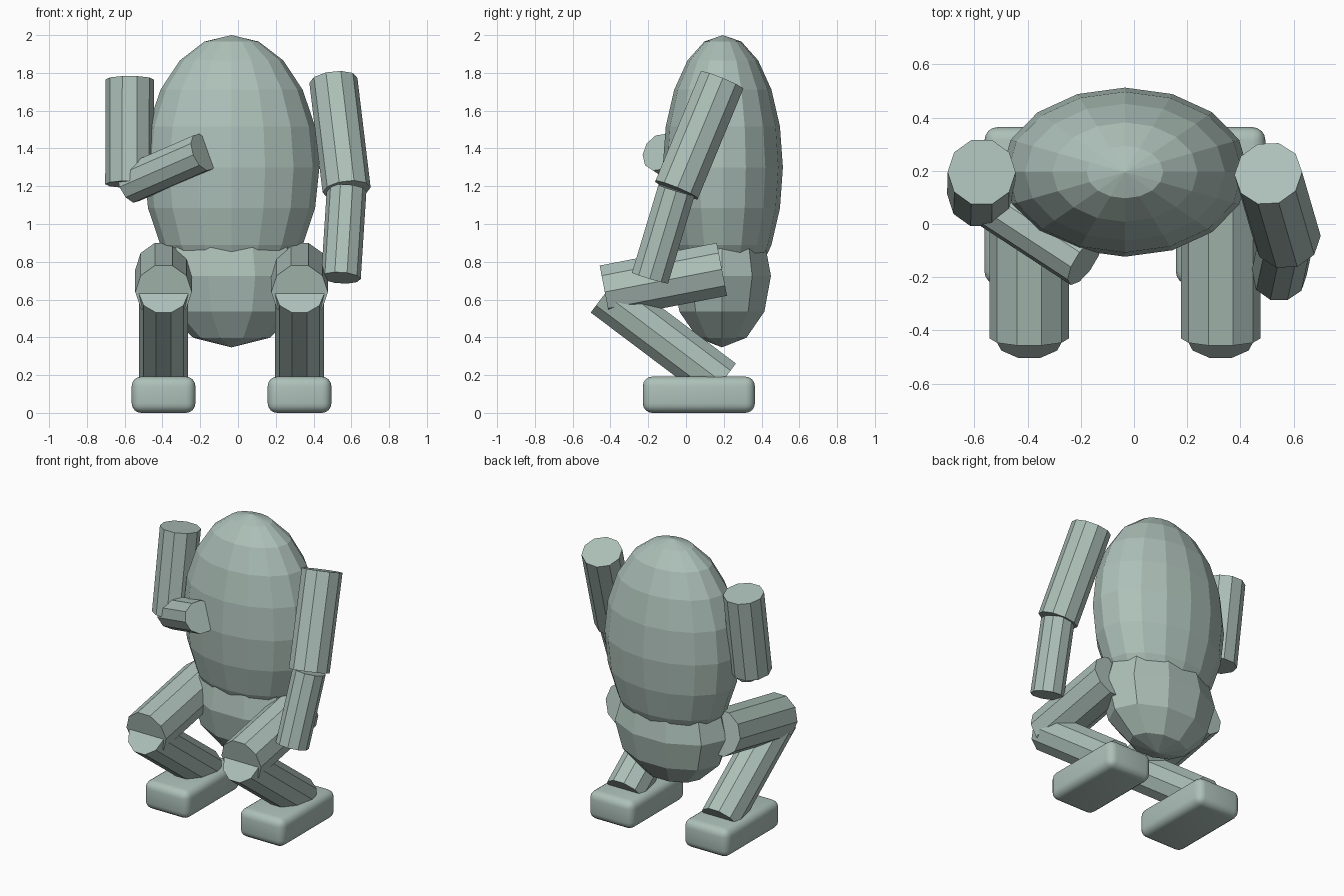
import bpy, bmesh, math
from mathutils import Vector, Matrix

if "Cube" in bpy.data.objects:
    bpy.data.objects.remove(bpy.data.objects["Cube"])

skin = bpy.data.materials.new("grey_green")
skin.diffuse_color = (0.42, 0.53, 0.485, 1)
skin.use_nodes = True
skin.node_tree.nodes["Principled BSDF"].inputs["Base Color"].default_value = skin.diffuse_color
MID = -0.034  # x of the body's symmetry plane


def make(name, bm):
    bmesh.ops.recalc_face_normals(bm, faces=bm.faces)
    mesh = bpy.data.meshes.new(name)
    bm.to_mesh(mesh)
    bm.free()
    mesh.materials.append(skin)
    obj = bpy.data.objects.new(name, mesh)
    bpy.context.collection.objects.link(obj)
    return obj


def ellipsoid(name, centre, radii, segments, rings):
    """Faceted ellipsoid with a vertex column on +x."""
    bm = bmesh.new()
    rows = []
    for r in range(1, rings):
        t = math.pi * r / rings
        rows.append([bm.verts.new((math.sin(t) * math.cos(a), math.sin(t) * math.sin(a), math.cos(t)))
                     for a in (2 * math.pi * s / segments for s in range(segments))])
    top, bottom = bm.verts.new((0, 0, 1)), bm.verts.new((0, 0, -1))
    for s in range(segments):
        n = (s + 1) % segments
        bm.faces.new((top, rows[0][s], rows[0][n]))
        bm.faces.new((bottom, rows[-1][n], rows[-1][s]))
        for a, b in zip(rows, rows[1:]):
            bm.faces.new((a[s], b[s], b[n], a[n]))
    bm.transform(Matrix.Translation(centre) @ Matrix.Diagonal((*radii, 1)))
    return make(name, bm)


def limb(name, start, end, radius):
    """Ten-sided cylinder between two points, with a corner facing sideways."""
    start, end = Vector(start), Vector(end)
    z = (end - start).normalized()
    x = Vector((1, 0, 0))
    y = (x - z * x.dot(z)).normalized()
    frame = Matrix((y.cross(z), y, z)).transposed().to_4x4()
    bm = bmesh.new()
    bmesh.ops.create_cone(bm, cap_ends=True, segments=10, radius1=radius,
                          radius2=radius, depth=(end - start).length)
    bm.transform(Matrix.Translation((start + end) / 2) @ frame)
    return make(name, bm)


# Torso and pelvis
ellipsoid("torso", (MID, 0.195, 1.30), (0.465, 0.318, 0.70), 16, 10)
ellipsoid("pelvis", (MID, 0.19, 0.725), (0.405, 0.273, 0.378), 10, 6)

# Legs and feet
for side, s in (("right", -1), ("left", 1)):
    x = MID + s * 0.36
    limb(side + "_thigh", (x, 0.19, 0.76), (x, -0.43, 0.64), 0.15)
    limb(side + "_shin", (x, -0.43, 0.63), (x, 0.19, 0.163), 0.13)
    bm = bmesh.new()
    bmesh.ops.create_cube(bm, size=1)
    bm.transform(Matrix.Translation((x, 0.068, 0.104)) @ Matrix.Diagonal((0.337, 0.593, 0.192, 1)))
    bmesh.ops.bevel(bm, geom=bm.edges[:], offset=0.05, segments=4, profile=0.5, affect='EDGES')
    for f in bm.faces:
        f.smooth = True
    bm.transform(Matrix.Translation((0, 0, -min(v.co.z for v in bm.verts))))
    make(side + "_foot", bm)

# Arms: one bent across the chest, one hanging
limb("right_upper_arm", (-0.573, 0.195, 1.765), (-0.575, 0.112, 1.21), 0.128)
limb("right_forearm", (-0.575, 0.115, 1.21), (-0.185, -0.14, 1.38), 0.105)
limb("left_upper_arm", (0.505, 0.19, 1.76), (0.575, -0.05, 1.18), 0.128)
limb("left_forearm", (0.575, -0.05, 1.18), (0.545, -0.19, 0.715), 0.105)
